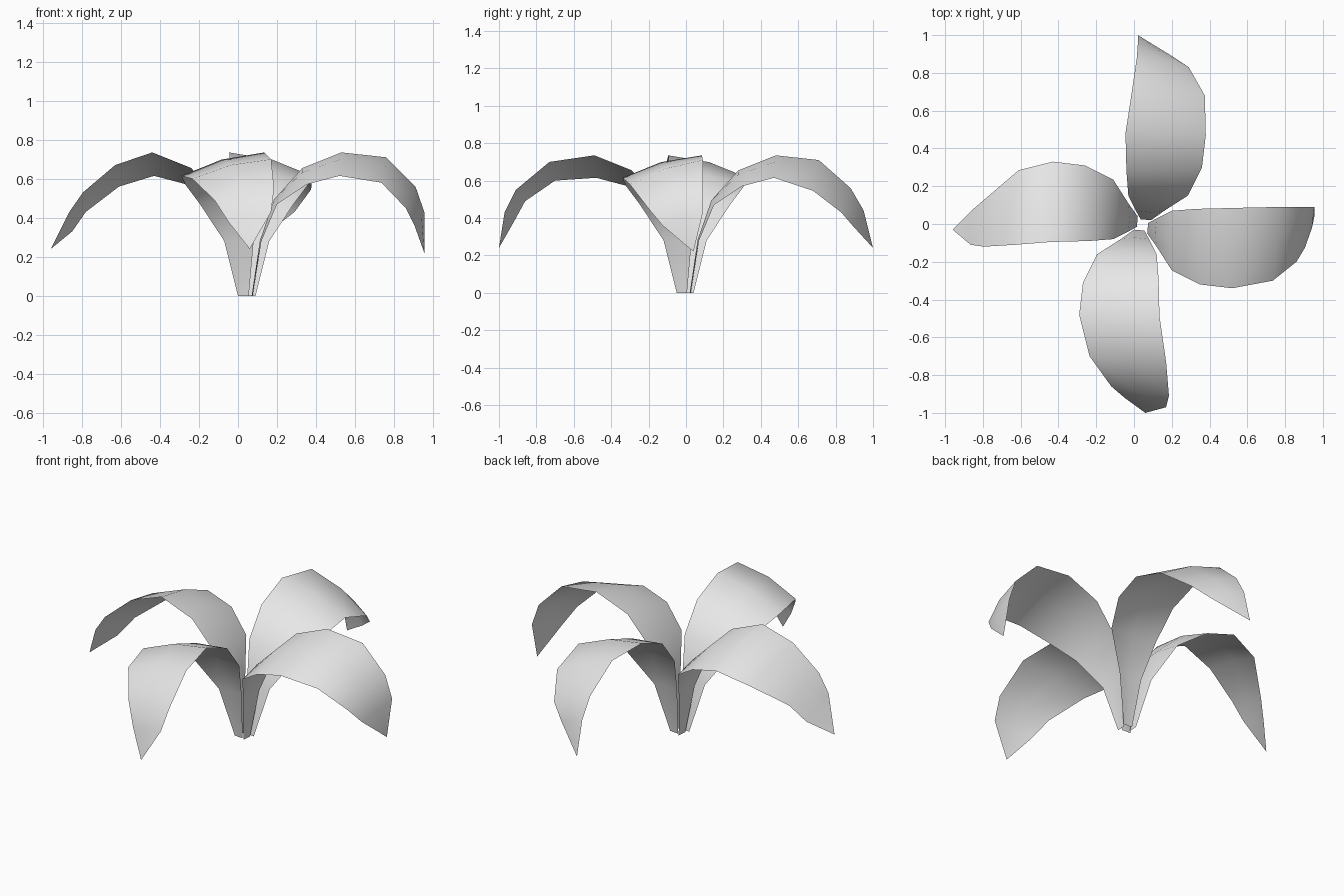
import bpy
import bmesh
import math
from mathutils import Vector, Matrix

cube = bpy.data.objects.get("Cube")
if cube:
    bpy.data.objects.remove(cube, do_unlink=True)

grey = bpy.data.materials.new("pale_grey")
grey.use_nodes = True
COLOUR = (0.8, 0.8, 0.8, 1)
grey.diffuse_color = COLOUR
grey.node_tree.nodes["Principled BSDF"].inputs["Base Color"].default_value = COLOUR

CENTRE = Matrix.Translation((0.045, -0.005, 0))
CAMBER = 0.055  # rise of the midrib relative to the leaf width

# Rows shared by all leaves, as (low edge, high edge), pointing along +x
STEM = [
    ((0.025, -0.045, 0.0), (0.03, 0.01, 0.0)),
    ((0.075, -0.115, 0.28), (0.075, 0.035, 0.28)),
    ((0.155, -0.24, 0.47), (0.155, 0.075, 0.5)),
    ((0.305, -0.315, 0.57), (0.285, 0.085, 0.655)),
    ((0.475, -0.335, 0.615), (0.485, 0.09, 0.735)),
]


def build_leaf(name, degrees, end_rows, tip):
    """Ribbon of low edge, raised midrib and high edge, closed at a tip."""
    rows = [(Vector(a), Vector(b)) for a, b in STEM + end_rows]
    tip = Vector(tip)
    mids = [(a + b) / 2 for a, b in rows] + [tip]
    bm = bmesh.new()
    verts = []
    for i, (low, high) in enumerate(rows):
        along = mids[i + 1] - mids[max(i - 1, 0)]
        across = high - low
        normal = along.cross(across).normalized()
        mid = mids[i] + normal * across.length * (CAMBER if i else 0)
        verts.append([bm.verts.new(p) for p in (low, mid, high)])
    for r, s in zip(verts, verts[1:]):
        for k in range(2):
            bm.faces.new((r[k], s[k], s[k + 1], r[k + 1]))
    end = bm.verts.new(tip)
    for k in range(2):
        bm.faces.new((verts[-1][k], end, verts[-1][k + 1]))
    # Turn the leaf into place around the stem centre
    bm.transform(CENTRE @ Matrix.Rotation(math.radians(degrees), 4, 'Z'))
    for f in bm.faces:
        f.smooth = True
    mesh = bpy.data.meshes.new(name)
    bm.to_mesh(mesh)
    bm.free()
    mesh.materials.append(grey)
    obj = bpy.data.objects.new(name, mesh)
    bpy.context.collection.objects.link(obj)


# Each leaf droops and curls slightly differently towards its tip
build_leaf("left_leaf", 0, [
    ((0.69, -0.295, 0.58), (0.715, 0.095, 0.71)),
    ((0.815, -0.195, 0.45), (0.865, 0.095, 0.56)),
    ((0.86, -0.12, 0.36), (0.91, 0.095, 0.43)),
], (0.91, 0.045, 0.22))

build_leaf("back_leaf", 90, [
    ((0.685, -0.33, 0.545), (0.715, 0.055, 0.71)),
    ((0.835, -0.245, 0.43), (0.885, 0.03, 0.56)),
    ((0.895, -0.155, 0.36), (0.955, 0.025, 0.44)),
], (1.005, 0.025, 0.24))

build_leaf("right_leaf", 180, [
    ((0.655, -0.29, 0.56), (0.675, 0.105, 0.67)),
    ((0.825, -0.145, 0.43), (0.84, 0.115, 0.53)),
    ((0.895, -0.085, 0.33), (0.91, 0.105, 0.43)),
], (1.005, 0.025, 0.24))

build_leaf("front_leaf", -90, [
    ((0.695, -0.28, 0.6), (0.725, 0.125, 0.7)),
    ((0.855, -0.165, 0.49), (0.905, 0.14, 0.55)),
    ((0.915, -0.095, 0.38), (0.965, 0.125, 0.43)),
], (0.995, 0.015, 0.24))
